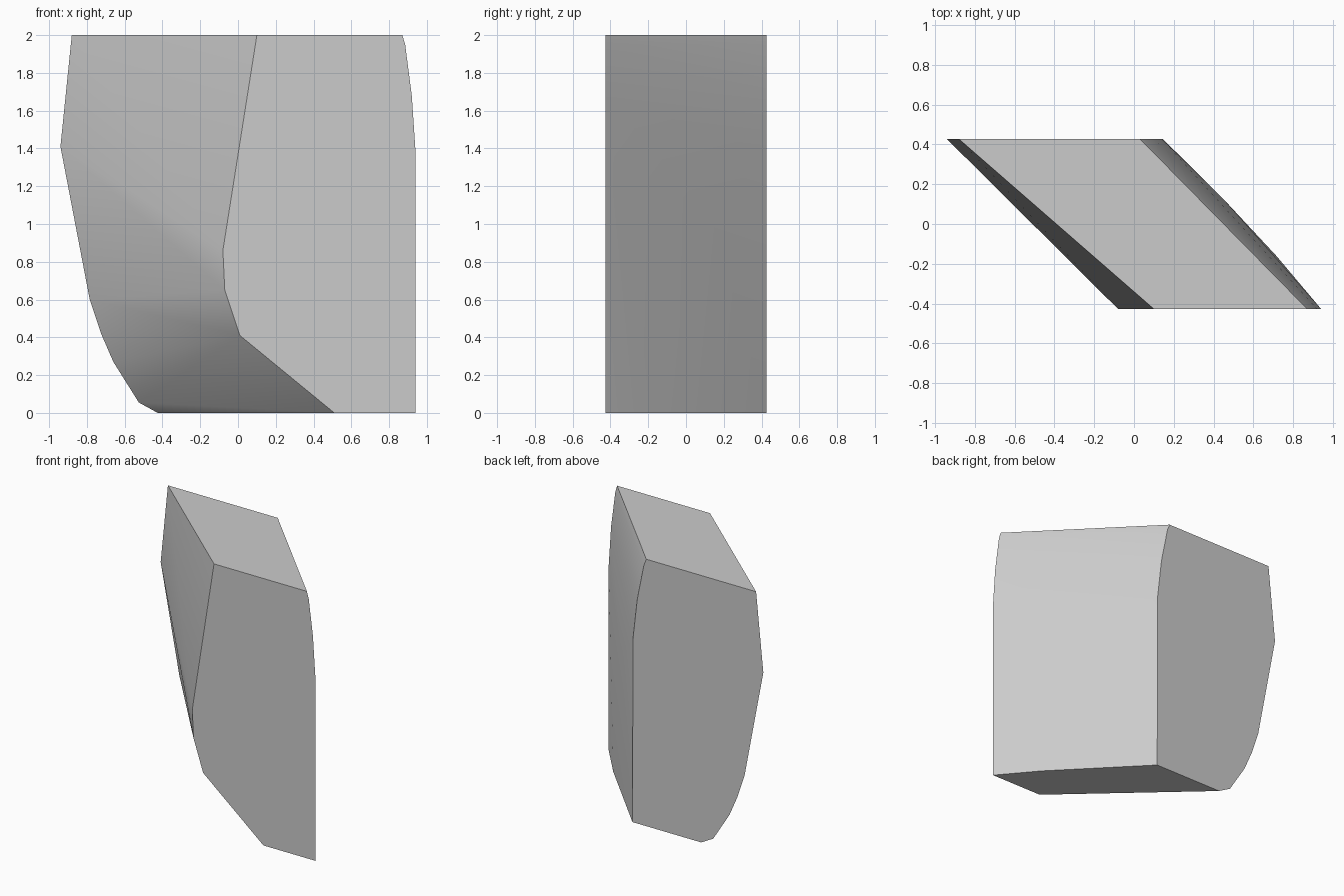
import bpy
import bmesh
import math

cube = bpy.data.objects.get("Cube")
if cube:
    bpy.data.objects.remove(cube, do_unlink=True)

DEPTH = 0.427

# Outlines of the two flat end faces, as (x, z)
front_outline = [(0.10, 2), (-0.08, 0.86), (-0.07, 0.65), (0.01, 0.41), (0.51, 0),
                 (0.94, 0), (0.94, 1.38), (0.92, 1.68), (0.885, 1.95), (0.87, 2)]
back_outline = [(-0.88, 2), (-0.94, 1.41), (-0.785, 0.60), (-0.725, 0.42), (-0.66, 0.27),
                (-0.525, 0.055), (-0.425, 0), (0.145, 0), (0.14, 1.38), (0.105, 1.68),
                (0.05, 1.95), (0.03, 2)]
# Slight bulge on the left side
bulge = [(0.715, -0.16, 0), (0.445, 0.13, 1.05)]

points = [(x, -DEPTH, z) for x, z in front_outline]
points += [(x, DEPTH, z) for x, z in back_outline]
points += bulge

# Slanted block: the convex skin around both outlines
bm = bmesh.new()
for p in points:
    bm.verts.new(p)
bmesh.ops.convex_hull(bm, input=bm.verts[:])
bmesh.ops.dissolve_limit(bm, angle_limit=math.radians(0.5), verts=bm.verts[:], edges=bm.edges[:])
bmesh.ops.recalc_face_normals(bm, faces=bm.faces[:])
mesh = bpy.data.meshes.new("slanted_block")
bm.to_mesh(mesh)
bm.free()

block = bpy.data.objects.new("slanted_block", mesh)
bpy.context.collection.objects.link(block)

# Plain grey
grey = bpy.data.materials.new("light_grey")
grey.use_nodes = True
colour = (0.6, 0.6, 0.6, 1)
grey.diffuse_color = colour
grey.node_tree.nodes["Principled BSDF"].inputs["Base Color"].default_value = colour
mesh.materials.append(grey)

# Soft sides, crisp rims
bpy.ops.object.select_all(action="DESELECT")
block.select_set(True)
bpy.context.view_layer.objects.active = block
bpy.ops.object.shade_smooth_by_angle(angle=math.radians(30))
